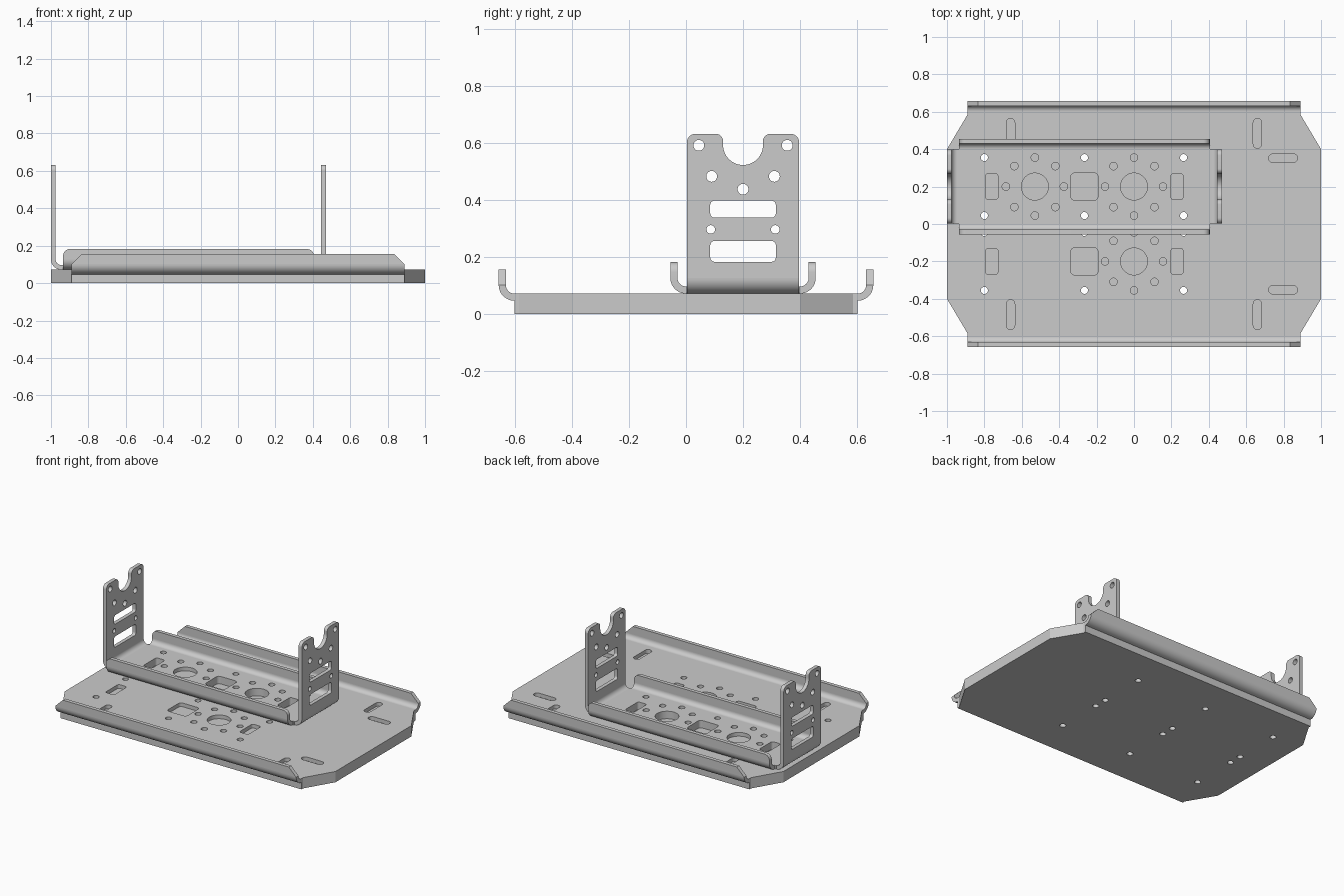
import bpy, bmesh
from math import sin, cos, tan, pi, atan2
from mathutils import Vector, Matrix

if "Cube" in bpy.data.objects:
    bpy.data.objects.remove(bpy.data.objects["Cube"])

T = 0.025          # sheet thickness
R = 0.055          # outer bend radius
TRAY_Z = 0.047     # underside of tray sheet
BRACKET_Z = TRAY_Z + T
X, Y, Z = Vector((1, 0, 0)), Vector((0, 1, 0)), Vector((0, 0, 1))


def rounded(corners, steps=8):
    """Closed outline from (u, v, radius) corners."""
    out = []
    n = len(corners)
    for i, (u, v, r) in enumerate(corners):
        p = Vector((u, v))
        if r == 0:
            out.append(p)
            continue
        a = (Vector(corners[i - 1][:2]) - p).normalized()
        b = (Vector(corners[(i + 1) % n][:2]) - p).normalized()
        half = a.angle(b) / 2
        c = p + (a + b).normalized() * r / sin(half)
        s, e = p + a * r / tan(half) - c, p + b * r / tan(half) - c
        a0 = atan2(s.y, s.x)
        sweep = (atan2(e.y, e.x) - a0 + pi) % (2 * pi) - pi
        out += [c + r * Vector((cos(a0 + sweep * k / steps), sin(a0 + sweep * k / steps)))
                for k in range(steps + 1)]
    return [p for i, p in enumerate(out) if (p - out[i - 1]).length > 1e-4]


def rect(u, v, w, h, r):
    w, h = w / 2, h / 2
    return rounded([(u - w, v - h, r), (u + w, v - h, r), (u + w, v + h, r), (u - w, v + h, r)])


def circle(u, v, r, n=32):
    return [Vector((u + r * cos(2 * pi * k / n), v + r * sin(2 * pi * k / n))) for k in range(n)]


def sheet(name, loops, thickness, origin, u=X, v=Y):
    """Flat part with holes, centred on its plane."""
    cu = bpy.data.curves.new(name, 'CURVE')
    cu.dimensions, cu.fill_mode, cu.extrude = '2D', 'BOTH', thickness / 2
    for loop in loops:
        sp = cu.splines.new('POLY')
        sp.points.add(len(loop) - 1)
        for pt, p in zip(sp.points, loop):
            pt.co = (p[0], p[1], 0, 1)
        sp.use_cyclic_u = True
    ob = bpy.data.objects.new(name, cu)
    bpy.context.collection.objects.link(ob)
    bpy.ops.object.select_all(action='DESELECT')
    ob.select_set(True)
    bpy.context.view_layer.objects.active = ob
    bpy.ops.object.convert(target='MESH')
    ob = bpy.context.view_layer.objects.active
    bm = bmesh.new()
    bm.from_mesh(ob.data)
    bmesh.ops.remove_doubles(bm, verts=bm.verts, dist=1e-5)
    w = u.cross(v)
    m = Matrix((u, v, w)).transposed().to_4x4()
    m.translation = origin
    bm.transform(m)
    bmesh.ops.recalc_face_normals(bm, faces=bm.faces)
    bm.to_mesh(ob.data)
    bm.free()
    bpy.ops.object.shade_smooth_by_angle()
    return ob


def folded_edge(name, origin, out, length, lip_loops):
    """Quarter-round bend going outward and up, topped by a flat lip."""
    angles = [pi / 2 * k / 12 for k in range(13)]
    r = R - T
    prof = [Vector((R * sin(a), R - R * cos(a))) for a in angles]
    prof += [Vector((r * sin(a), R - r * cos(a))) for a in reversed(angles)]
    sheet(name + "_bend", [prof], length, origin, out, Z)
    sheet(name + "_lip", lip_loops, T, origin + out * (R - T / 2) + Z * R, Z.cross(out), Z)


def bolt_ring(cx, cy):
    ring = [circle(cx, cy, 0.072, 48)]
    return ring + [circle(cx + 0.155 * cos(k * pi / 4), cy + 0.155 * sin(k * pi / 4), 0.02)
                   for k in range(8)]


def windows(cy):
    return [rect(-0.76, cy, 0.065, 0.14, 0.015), rect(0.23, cy, 0.065, 0.14, 0.015),
            rect(-0.265, cy, 0.145, 0.145, 0.02)]


def screw_holes(cy):
    return [circle(x, cy + d, 0.019) for x in (-0.8, -0.265, 0.265) for d in (-0.155, 0.155)]


# Backing plate and tray floor share the clipped-corner outline
def plate_outline(y):
    q = [(1, 0.4), (0.89, 0.585), (0.89, y)]
    top = q + [(-a, b) for a, b in reversed(q)]
    return top + [(-a, -b) for a, b in top]


through = screw_holes(0.2) + screw_holes(-0.2)
sheet("backing_plate", [plate_outline(0.602)] + through, TRAY_Z, Z * TRAY_Z / 2)

tray = [plate_outline(0.602)] + through
for s in (-1, 1):
    tray += windows(0.2 * s)
    # bolt ring without duplicating the screw holes
    tray += bolt_ring(0, 0.2 * s)
    tray += [rect(x, 0.485 * s, 0.045, 0.16, 0.0225) for x in (-0.66, 0.66)]
    tray.append(rect(0.797, 0.352 * s, 0.155, 0.045, 0.0225))
sheet("tray_floor", tray, T, Z * (TRAY_Z + T / 2))

# Tray side lips with clipped ends
tray_lip = [(-0.89, 0), (0.89, 0), (0.835, 0.054), (-0.835, 0.054)]
for s, side in ((-1, "front"), (1, "back")):
    folded_edge("tray_" + side, Vector((0, 0.602 * s, TRAY_Z)), Y * s, 1.78, [tray_lip])

# Bracket floor
x0, x1, cy = -0.945, 0.415, 0.2
floor = [rect(-0.265, cy, x1 - x0, 0.4, 0)]
floor += windows(cy) + screw_holes(cy) + bolt_ring(0, cy) + bolt_ring(-0.53, cy)
sheet("bracket_floor", floor, T, Z * (BRACKET_Z + T / 2))

# Bracket side lips with rounded ends
side_lip = rounded([(-0.67, 0, 0), (0.67, 0, 0), (0.67, 0.055, 0.035), (-0.67, 0.055, 0.035)])
for s, side in ((-1, "front"), (1, "back")):
    folded_edge("bracket_" + side, Vector((-0.265, cy + 0.2 * s, BRACKET_Z)), Y * s, 1.34, [side_lip])

# Notched end uprights
base = BRACKET_Z + R
top, notch = 0.632 - base, 0.523 - base
half = [(0.197, 0, 0), (0.197, top, 0.03), (0.07, top, 0.025), (0.07, notch, 0.07)]
upright = [rounded(half + [(-u, v, r) for u, v, r in reversed(half)], 12)]
upright.append(circle(0, 0.438 - base, 0.019))
for s in (-1, 1):
    for u, z, r in ((0.155, 0.592, 0.019), (0.11, 0.483, 0.019), (0.113, 0.297, 0.015)):
        upright.append(circle(u * s, z - base, r))
upright.append(rect(0, 0.368 - base, 0.23, 0.06, 0.015))
upright.append(rect(0, 0.22 - base, 0.23, 0.073, 0.015))
for s, x, side in ((-1, x0, "left"), (1, x1, "right")):
    folded_edge("upright_" + side, Vector((x, cy, BRACKET_Z)), X * s, 0.394, upright)
